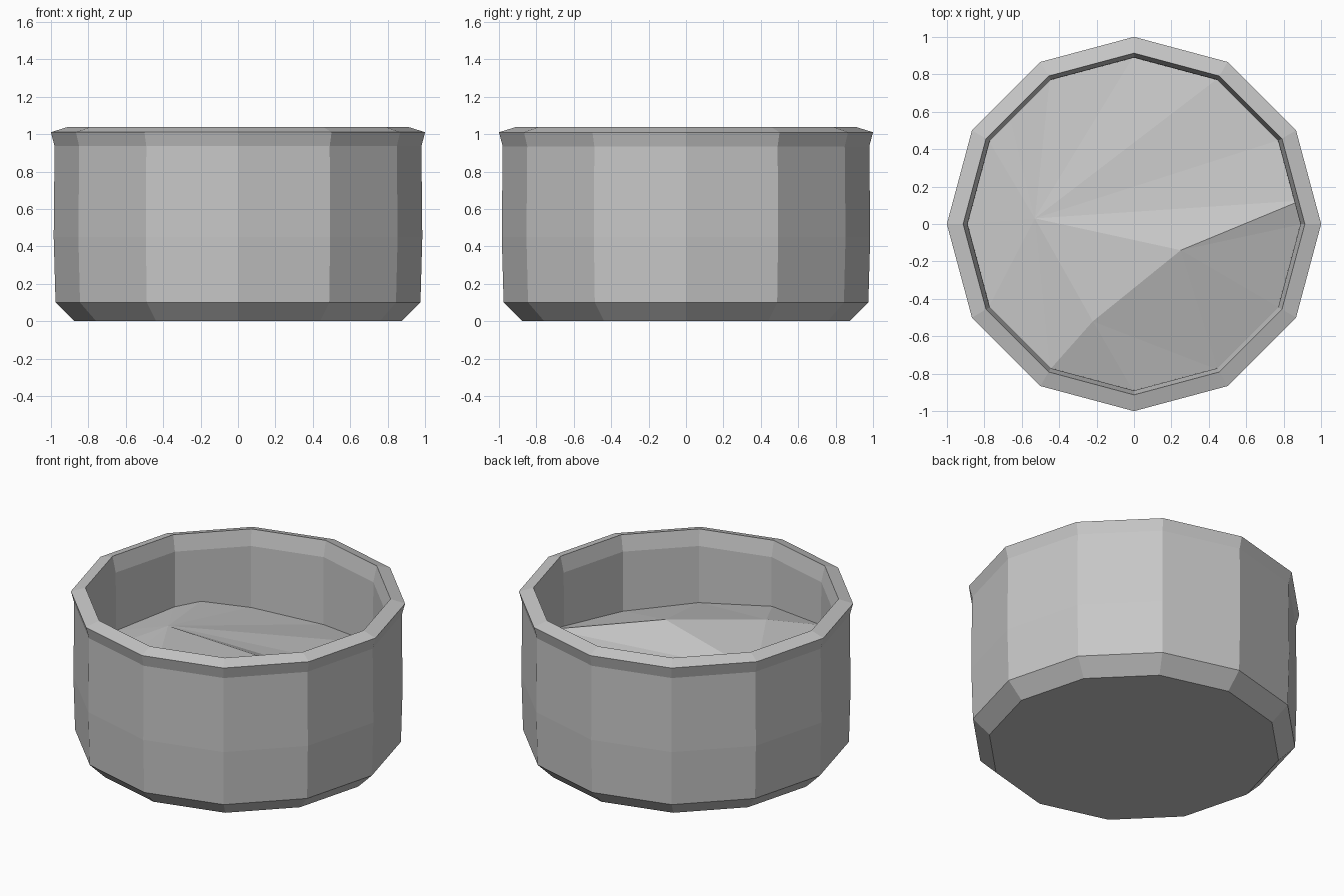
import bpy, bmesh
from math import cos, sin, radians

cube = bpy.data.objects.get("Cube")
if cube:
    bpy.data.objects.remove(cube, do_unlink=True)

SIDES = 12

# One plain grey for the whole model
grey = bpy.data.materials.new("stone grey")
grey.use_nodes = True
colour = (0.57, 0.57, 0.57, 1)
grey.diffuse_color = colour
grey.node_tree.nodes["Principled BSDF"].inputs["Base Color"].default_value = colour


def polar(radius, degrees, z):
    a = radians(degrees)
    return (radius * cos(a), radius * sin(a), z)


def finish(name, bm):
    mesh = bpy.data.meshes.new(name)
    bm.to_mesh(mesh)
    bm.free()
    mesh.materials.append(grey)
    obj = bpy.data.objects.new(name, mesh)
    bpy.context.collection.objects.link(obj)
    return obj


def lathe(name, profile, cap_first=False):
    """Spin (radius, height) points into flat-sided rings, outside first."""
    bm = bmesh.new()
    rings = [[bm.verts.new(polar(r, 360 * i / SIDES, z)) for i in range(SIDES)]
             for r, z in profile]
    for low, high in zip(rings, rings[1:]):
        for i in range(SIDES):
            j = (i + 1) % SIDES
            bm.faces.new((low[i], low[j], high[j], high[i]))
    if cap_first:
        bm.faces.new(reversed(rings[0]))
    return finish(name, bm)


# Pot: chamfered base, slightly bulged wall, flared lip and inner wall
lathe("pot", [(0.875, 0), (0.975, 0.1), (0.985, 0.45), (0.98, 0.935),
              (1.0, 1.01), (0.913, 1.037), (0.89, 0.935), (0.888, 0.42)],
      cap_first=True)

# Soil: uneven edge heights keyed by angle, with three raised clods
edge = {0: 0.58, 8: 0.61, 30: 0.55, 60: 0.53, 90: 0.49, 120: 0.53, 138: 0.59,
        150: 0.57, 180: 0.55, 210: 0.6, 240: 0.65, 270: 0.61, 300: 0.56, 330: 0.54}
bm = bmesh.new()
rim = {a: bm.verts.new(polar(0.9, a, z)) for a, z in edge.items()}
left_clod = bm.verts.new((-0.53, 0.03, 0.67))
right_clod = bm.verts.new((0.25, -0.14, 0.745))
front_clod = bm.verts.new((-0.22, -0.52, 0.725))


def fan(centre, start, end):
    angles = [a for a in edge if start <= a <= end]
    for a, b in zip(angles, angles[1:]):
        bm.faces.new((centre, rim[a], rim[b]))


fan(left_clod, 8, 240)
fan(front_clod, 240, 300)
fan(right_clod, 300, 330)
fan(right_clod, 0, 8)
bm.faces.new((right_clod, rim[330], rim[0]))
bm.faces.new((left_clod, rim[240], front_clod))
bm.faces.new((front_clod, rim[300], right_clod))
bm.faces.new((left_clod, right_clod, rim[8]))
bm.faces.new((left_clod, front_clod, right_clod))
finish("soil", bm)
